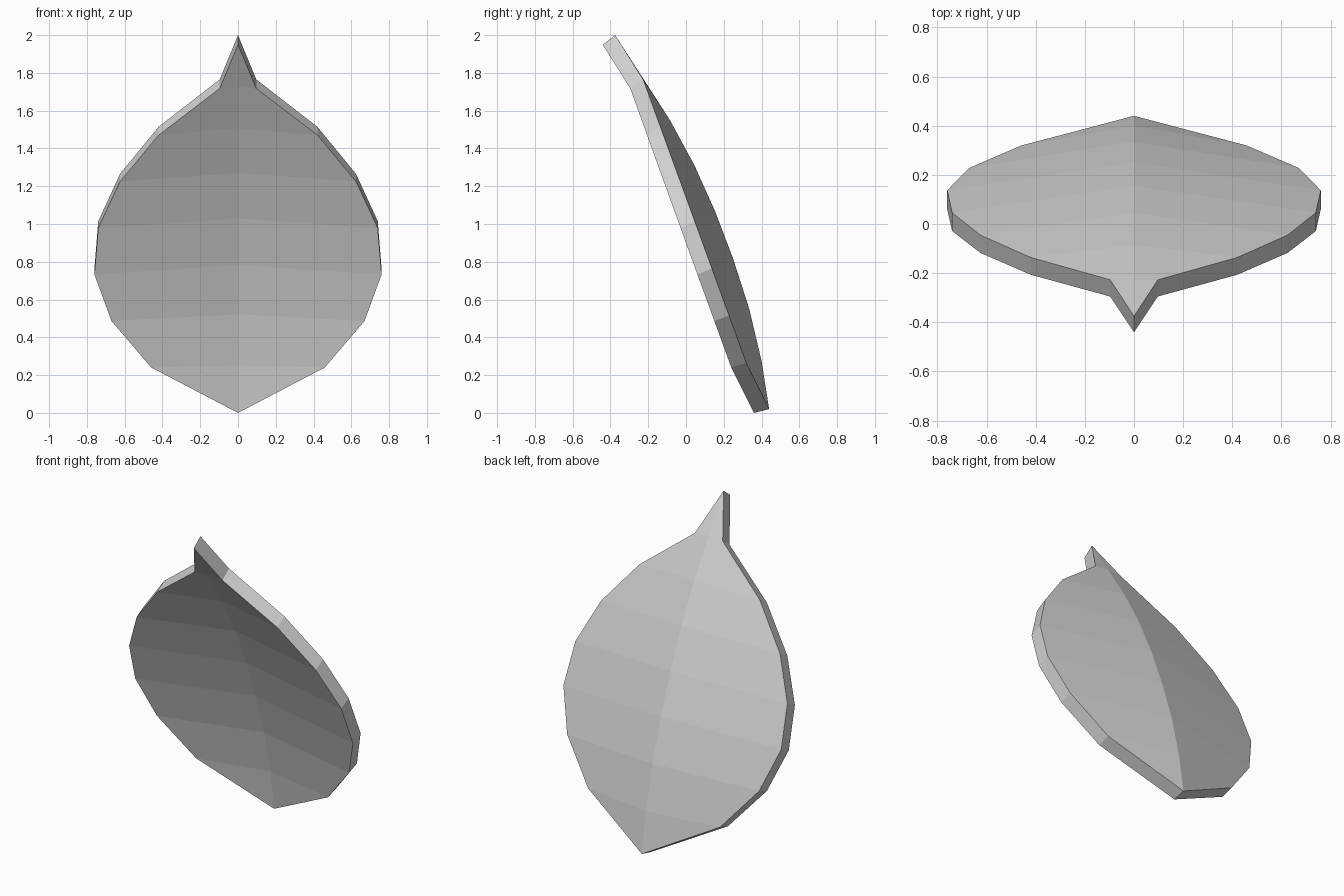
import bpy
import bmesh
import math
from mathutils import Vector

old = bpy.data.objects.get("Cube")
if old:
    bpy.data.objects.remove(old, do_unlink=True)

# Grey material
grey = bpy.data.materials.new("plain_grey")
grey.use_nodes = True
colour = (0.64, 0.64, 0.64, 1)
grey.diffuse_color = colour
grey.node_tree.nodes["Principled BSDF"].inputs["Base Color"].default_value = colour

# Curved ridge (y, z) from bottom tip to top tip, and half width of each row
THICKNESS = 0.083
ridge = [(0.44, 0.02), (0.40, 0.275), (0.335, 0.55), (0.25, 0.815), (0.155, 1.065),
         (0.045, 1.31), (-0.085, 1.55), (-0.23, 1.775), (-0.375, 2.0)]
half_width = [0, 0.46, 0.67, 0.76, 0.74, 0.625, 0.42, 0.097, 0]
last = len(ridge) - 1

bm = bmesh.new()


def add_pair(point, row):
    """Back vertex and its front partner, set back along the leaf's lean."""
    lean = math.radians(14 + 24 * row / last)
    offset = Vector((0, math.cos(lean), math.sin(lean))) * THICKNESS
    return bm.verts.new(point), bm.verts.new(Vector(point) - offset)


def add_face(*verts):
    """Face that collapses to a triangle at the tips."""
    bm.faces.new(list(dict.fromkeys(verts)))


# Rows of ridge and rim vertices; the rim rises in a straight line
centre, rim = [], []
for row, (y, z) in enumerate(ridge):
    centre.append(add_pair((0, y, z), row))
    if row in (0, last):
        rim.append(centre[-1])
    else:
        rim.append(add_pair((half_width[row], 0.41 - 0.091 * row, 0.015 + 0.25 * row), row))

# Back skin, front skin and rim wall of the left half
for a in range(last):
    b = a + 1
    add_face(centre[a][0], centre[b][0], rim[b][0], rim[a][0])
    add_face(rim[a][1], rim[b][1], centre[b][1], centre[a][1])
    add_face(rim[a][0], rim[b][0], rim[b][1], rim[a][1])

mesh = bpy.data.meshes.new("leaf_plate")
bm.to_mesh(mesh)
bm.free()
mesh.materials.append(grey)
leaf = bpy.data.objects.new("leaf_plate", mesh)
bpy.context.collection.objects.link(leaf)

# Right half
mirror = leaf.modifiers.new("mirror_halves", "MIRROR")
mirror.use_axis[0] = True
mirror.use_clip = True
